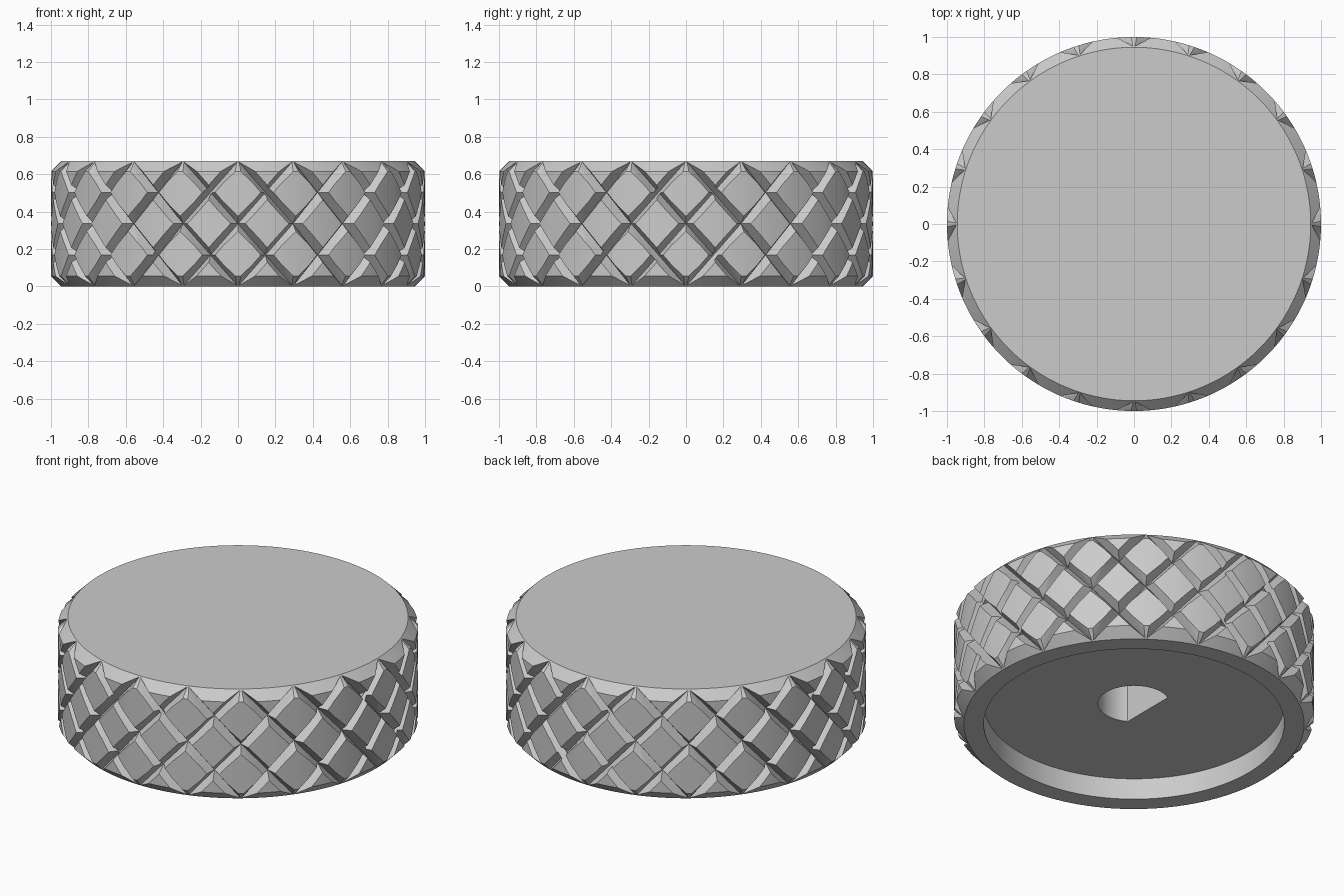
import bpy, bmesh
from math import sin, cos, pi, radians

HEIGHT = 0.67
GROOVES = 20
STEP = 2 * pi / GROOVES
SEGMENTS = 128

cube = bpy.data.objects.get("Cube")
if cube:
    bpy.data.objects.remove(cube, do_unlink=True)

grey = bpy.data.materials.new("plain grey")
grey.use_nodes = True
colour = (0.6, 0.6, 0.6, 1)
grey.diffuse_color = colour
grey.node_tree.nodes["Principled BSDF"].inputs["Base Color"].default_value = colour


def finish(bm, name):
    bmesh.ops.recalc_face_normals(bm, faces=bm.faces[:])
    mesh = bpy.data.meshes.new(name)
    bm.to_mesh(mesh)
    bm.free()
    mesh.materials.append(grey)
    obj = bpy.data.objects.new(name, mesh)
    bpy.context.collection.objects.link(obj)
    return obj


def loft(bm, sections):
    """Skin a row of closed sections and cap both ends."""
    rings = [[bm.verts.new(p) for p in section] for section in sections]
    for a, b in zip(rings, rings[1:]):
        for i in range(len(a)):
            j = (i + 1) % len(a)
            bm.faces.new((a[i], a[j], b[j], b[i]))
    bm.faces.new(rings[0])
    bm.faces.new(rings[-1])


def circle(radius, z):
    angles = [2 * pi * (i + 0.5) / SEGMENTS for i in range(SEGMENTS)]
    return [(radius * cos(a), radius * sin(a), z) for a in angles]


def groove_section(angle, z):
    """V-shaped wedge pointing at the axis."""
    c, s = cos(angle), sin(angle)
    wedge = [(0.95, 0), (1.1, -0.12), (1.1, 0.12)]
    return [(r * c - t * s, r * s + t * c, z) for r, t in wedge]


def groove_cutter(direction, name):
    """A full turn of slanted grooves, twisting one step per half height."""
    bm = bmesh.new()
    for g in range(GROOVES):
        loft(bm, [groove_section((g + direction * k) * STEP, k * HEIGHT / 2)
                  for k in range(-1, 4)])
    bmesh.ops.triangulate(bm, faces=bm.faces[:])
    return finish(bm, name)


def cut(target, cutter):
    mod = target.modifiers.new("cut", "BOOLEAN")
    mod.operation = "DIFFERENCE"
    mod.solver = "EXACT"
    mod.object = cutter
    cutter.hide_render = True
    bpy.context.view_layer.objects.active = target
    bpy.ops.object.modifier_apply(modifier=mod.name)
    bpy.data.objects.remove(cutter, do_unlink=True)


# Chamfered body with a round recess underneath
bm = bmesh.new()
profile = [(0.835, 0.13), (0.835, 0), (0.945, 0), (1, 0.055),
           (1, HEIGHT - 0.055), (0.945, HEIGHT)]
loft(bm, [circle(r, z) for r, z in profile])
knob = finish(bm, "knurled_knob")

# Crossed grooves around the grip
cut(knob, groove_cutter(1, "right_hand_grooves"))
cut(knob, groove_cutter(-1, "left_hand_grooves"))

# D-shaped shaft hole, flat side towards -x
bm = bmesh.new()
arc = [radians(-120 + 240 * i / 40) for i in range(41)]
loft(bm, [[(0.2 * cos(a), 0.2 * sin(a), z) for a in arc] for z in (0.05, 0.5)])
cut(knob, finish(bm, "shaft_hole"))

# Smooth walls, crisp edges
bpy.ops.object.select_all(action="DESELECT")
knob.select_set(True)
bpy.context.view_layer.objects.active = knob
bpy.ops.object.shade_smooth_by_angle(angle=radians(20))
